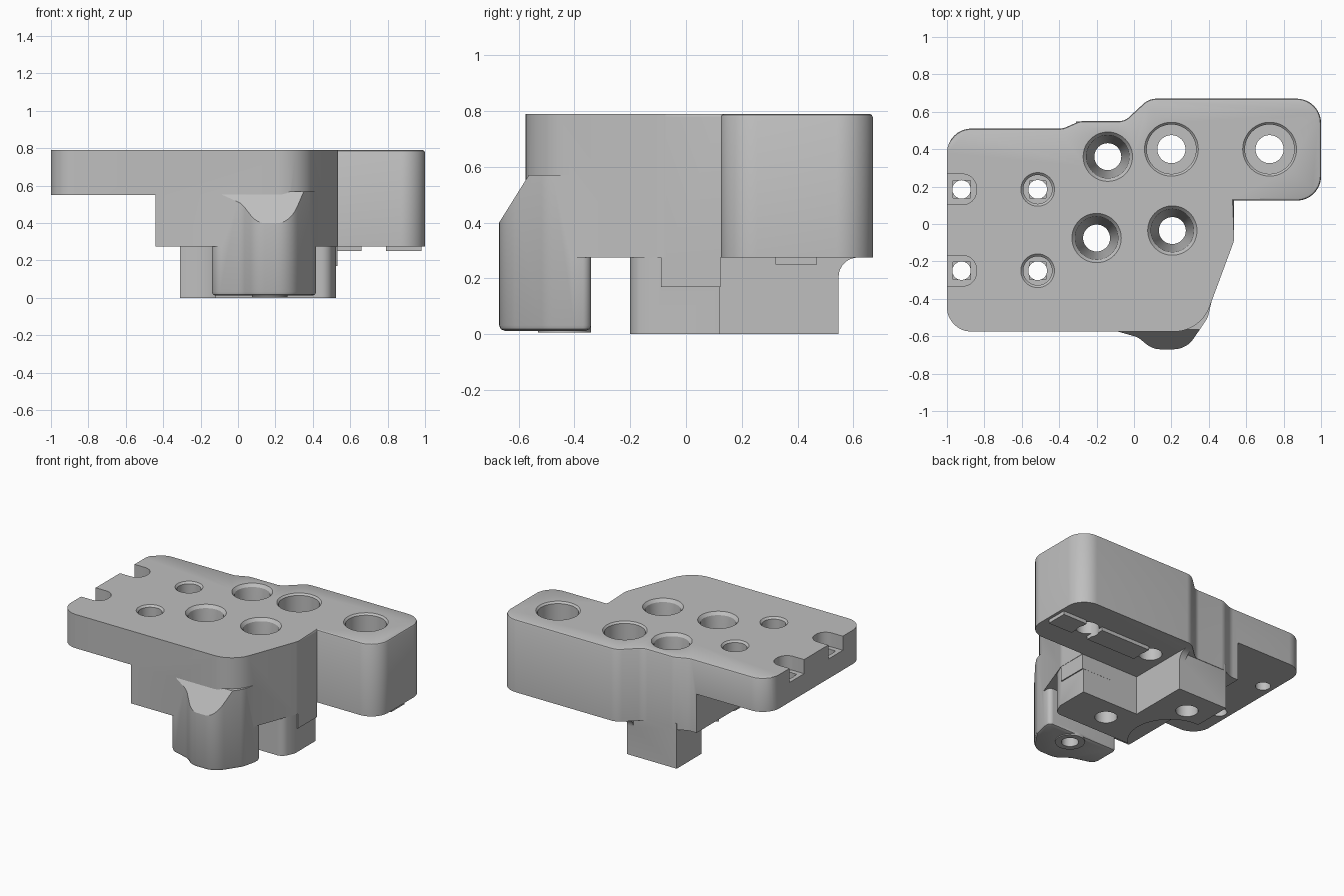
import bpy, bmesh, math
from mathutils import Vector, Matrix

cube = bpy.data.objects.get("Cube")
if cube:
    bpy.data.objects.remove(cube, do_unlink=True)

grey = bpy.data.materials.new("plain grey")
grey.use_nodes = True
grey.diffuse_color = (0.52, 0.52, 0.52, 1)
grey.node_tree.nodes["Principled BSDF"].inputs["Base Color"].default_value = (0.52, 0.52, 0.52, 1)


def finish(name, bm):
    bmesh.ops.recalc_face_normals(bm, faces=bm.faces)
    mesh = bpy.data.meshes.new(name)
    bm.to_mesh(mesh)
    bm.free()
    mesh.materials.append(grey)
    ob = bpy.data.objects.new(name, mesh)
    bpy.context.collection.objects.link(ob)
    return ob


def rounded(corners, steps=10):
    """Fillet a polygon given as (x, y, radius) corners."""
    out = []
    for i, (x, y, r) in enumerate(corners):
        p = Vector((x, y))
        if r == 0:
            out.append(p)
            continue
        a = (Vector(corners[i - 1][:2]) - p).normalized()
        b = (Vector(corners[(i + 1) % len(corners)][:2]) - p).normalized()
        h = a.angle(b) / 2
        c = p + (a + b).normalized() * r / math.sin(h)
        s, e = p + a * r / math.tan(h) - c, p + b * r / math.tan(h) - c
        out += [c + s.lerp(e, k / steps).normalized() * r for k in range(steps + 1)]
    return out


def loft(rings):
    """Closed solid through rings of 3D points."""
    bm = bmesh.new()
    rings = [[bm.verts.new(p) for p in ring] for ring in rings]
    bm.faces.new(rings[0][::-1])
    bm.faces.new(rings[-1])
    for a, b in zip(rings, rings[1:]):
        for i in range(len(a)):
            bm.faces.new((a[i - 1], a[i], b[i], b[i - 1]))
    return bm


def prism(pts, levels, eased=lambda p: True):
    """Stack a counter-clockwise outline at (z, inset) levels."""
    pts = [Vector(p) for p in pts]
    inward = []
    for i, p in enumerate(pts):
        d = (p - pts[i - 1]).normalized() + (pts[(i + 1) % len(pts)] - p).normalized()
        n = Vector((-d.y, d.x)).normalized()
        inward.append(n if eased(p) else n * 0)
    return loft([[(*(p + n * inset), z) for p, n in zip(pts, inward)] for z, inset in levels])


def box(x0, x1, y0, y1, z0, z1):
    pts = [(x0, y0), (x1, y0), (x1, y1), (x0, y1)]
    return finish("block", prism(pts, [(z0, 0), (z1, 0)]))


def lathe(x, y, profile, n=48):
    """Closed turned solid from (radius, z) pairs."""
    return finish("turned_part", loft(
        [[(x + r * math.cos(math.tau * i / n), y + r * math.sin(math.tau * i / n), z)
          for i in range(n)] for r, z in profile]))


def combine(target, other, operation):
    mod = target.modifiers.new("join", 'BOOLEAN')
    mod.operation, mod.object, mod.solver = operation, other, 'EXACT'
    bpy.context.view_layer.objects.active = target
    bpy.ops.object.modifier_apply(modifier=mod.name)
    bpy.data.objects.remove(other, do_unlink=True)


# Main plate and body, one outline with an eased rim along the back and arm
outline = rounded([(-1, -.575, .13), (.355, -.575, .2), (.535, -.09, .1), (.535, .125, 0),
                   (1, .125, .13), (1, .67, .13), (.08, .67, .1), (-.05, .55, .08),
                   (-.29, .55, .1), (-.38, .51, .1), (-1, .51, .13)])
body = finish("bracket_body", prism(
    outline, [(.275, 0), (.778, 0), (.786, .004), (.79, .012)],
    lambda p: p.y > (.12 if p.x > 0 else .45)))
combine(body, box(-1.2, -.44, -.9, .9, .1, .55), 'DIFFERENCE')

# Rear foot, L-shaped with a round clearance cut
foot = finish("rear_foot", prism(rounded(
    [(-.31, -.2, 0), (.485, -.2, .06), (.525, -.11, 0), (.525, .122, 0),
     (.08, .122, 0), (.08, .547, 0), (-.31, .547, 0)]), [(0, 0), (.32, 0)]))
combine(foot, lathe(-.3, 0, [(.27, -.1), (.27, .274)]), 'DIFFERENCE')
combine(body, foot, 'UNION')
combine(body, box(.3, .533, -.09, .123, .17, .33), 'UNION')

# Concave fillet behind the rear foot
arc = [(.617 - .07 * math.cos(t * math.pi / 16), .205 + .07 * math.sin(t * math.pi / 16))
       for t in range(9)]
bm = prism([(.5, .205)] + arc + [(.617, .3), (.5, .3)], [(.03, 0), (.079, 0)])
bm.transform(Matrix(((0, 0, 1, 0), (1, 0, 0, 0), (0, 1, 0, 0), (0, 0, 0, 1))))
combine(body, finish("fillet", bm), 'UNION')

# Front foot, sloped back into the body at the top
bm = prism(rounded([(-.14, -.34, .03), (-.14, -.56, .06), (.02, -.605, .1), (.1, -.67, .12),
                    (.28, -.67, .13), (.395, -.5, .12), (.418, -.4, 0), (.418, -.34, .03)], 6),
           [(.012, .02), (.018, .006), (.032, 0), (.57, 0)])
cut = bmesh.ops.bisect_plane(bm, geom=bm.verts[:] + bm.edges[:] + bm.faces[:],
                             plane_co=(0, -.67, .4), plane_no=(0, -.16, .1), clear_outer=True)
bmesh.ops.holes_fill(bm, edges=[g for g in cut["geom_cut"] if isinstance(g, bmesh.types.BMEdge)])
front_foot = finish("front_foot", bm)
combine(front_foot, lathe(.17, -.435, [(.095, .006), (.095, .08)]), 'UNION')
combine(front_foot, lathe(.17, -.435, [(.055, -.1), (.055, .22)]), 'DIFFERENCE')
combine(body, front_foot, 'UNION')

# Rails under the arm
for x0, x1 in ((.27, .66), (.79, .98)):
    combine(body, box(x0, x1, .32, .47, .25, .33), 'UNION')

# Tapered bolt holes
for x, y in ((-.14, .36), (-.2, -.075), (.205, -.035)):
    combine(body, lathe(x, y, [(.072, -.1), (.072, .35), (.115, .77), (.132, .79), (.14, .8)]),
            'DIFFERENCE')

# Flat-bottomed bolt holes in the arm
for x in (.2, .725):
    combine(body, lathe(x, .4, [(.075, .1), (.075, .5), (.132, .5), (.132, .778),
                                (.145, .791), (.155, .801)]), 'DIFFERENCE')

# Small screw holes and open end slots, in two rows
for y in (.185, -.25):
    combine(body, lathe(-.515, y, [(.05, .1), (.05, .69), (.077, .69), (.077, .777),
                                   (.091, .791), (.1, .8)]), 'DIFFERENCE')
    combine(body, box(-.56, -.47, y - .046, y + .046, .67, .72), 'DIFFERENCE')
    slot = prism(rounded([(-1.1, y - .082, 0), (-.842, y - .082, .075),
                          (-.842, y + .082, .075), (-1.1, y + .082, 0)]), [(.69, 0), (.9, 0)])
    combine(body, finish("slot", slot), 'DIFFERENCE')
    combine(body, box(-.968, -.875, y - .047, y + .047, .66, .72), 'DIFFERENCE')
    combine(body, lathe(-.922, y, [(.049, .1), (.049, .72)]), 'DIFFERENCE')

# Smooth round walls, keep edges sharp
bpy.ops.object.select_all(action='DESELECT')
body.select_set(True)
bpy.context.view_layer.objects.active = body
bpy.ops.object.shade_smooth_by_angle(angle=math.radians(30))
